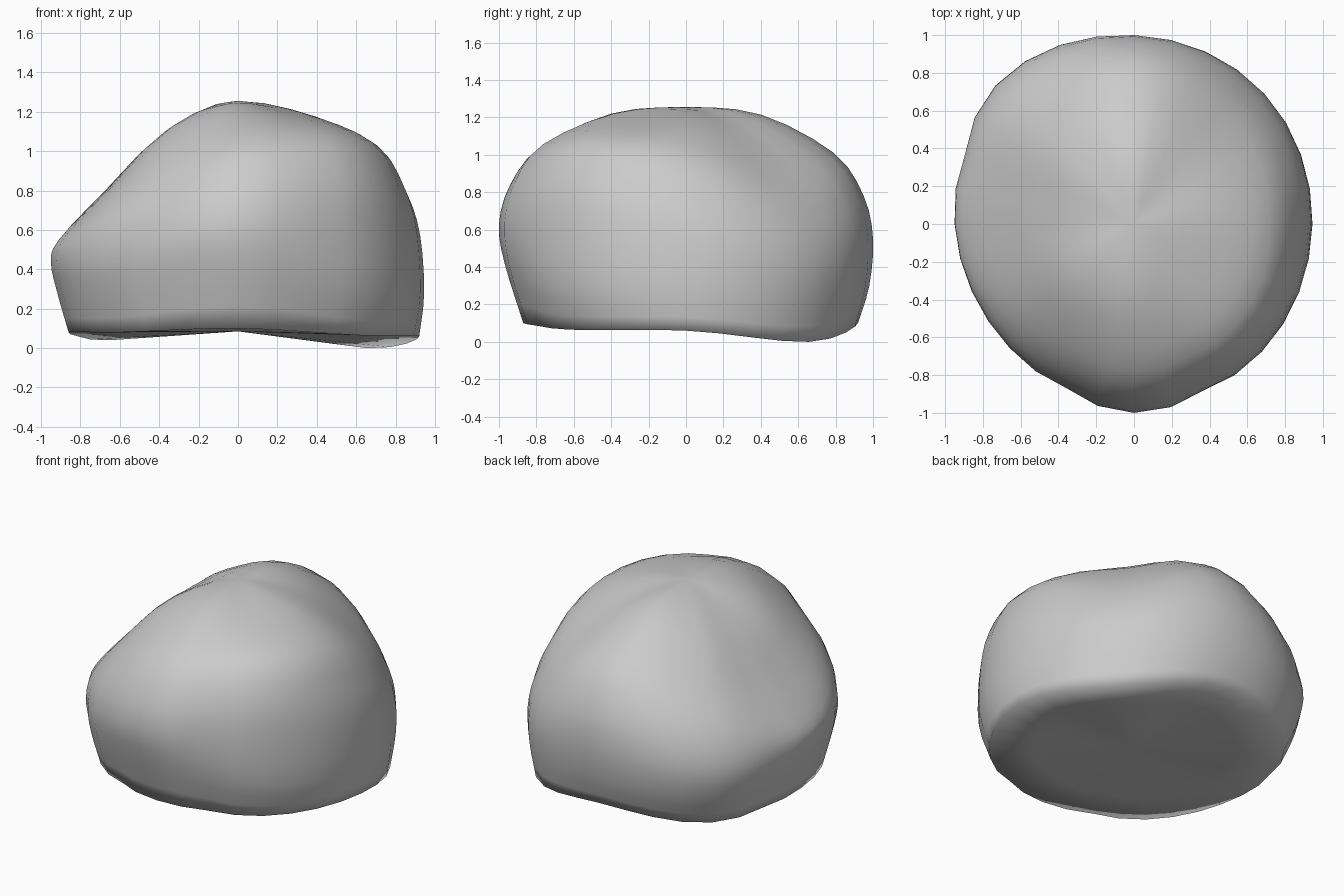
import bpy, bmesh, math

if "Cube" in bpy.data.objects:
    bpy.data.objects.remove(bpy.data.objects["Cube"])

SEGS, STEPS = 32, 3
APEX = (0.0, 1.255)

# Side profiles (radius, height) from base rim to crown, every 45 degrees from +x
PROFILES = [
    [(.92, .06), (.945, .28), (.925, .57), (.86, .78), (.72, 1.00), (.40, 1.17)],  # right
    [(.93, .00), (.97, .24), (.97, .44), (.91, .63), (.76, .85), (.42, 1.13)],     # back right
    [(.92, .10), (.98, .30), (1.0, .55), (.95, .78), (.79, 1.01), (.40, 1.215)],   # back
    [(.92, .04), (1.01, .25), (1.035, .45), (.95, .68), (.73, .91), (.42, 1.13)],  # back left
    [(.86, .08), (.92, .29), (.95, .44), (.91, .55), (.70, .77), (.40, 1.07)],     # left
    [(.85, .08), (.91, .30), (.93, .48), (.88, .67), (.70, .90), (.40, 1.15)],     # front left
    [(.87, .10), (.97, .42), (1.0, .63), (.94, .84), (.78, 1.04), (.40, 1.22)],    # front
    [(.88, .065), (.95, .30), (.95, .62), (.90, .87), (.76, 1.07), (.40, 1.19)],   # front right
]


def spline(a, b, c, d, t):
    """Catmull-Rom interpolation of 2D points."""
    return tuple(0.5 * (2 * q + (r - p) * t + (2 * p - 5 * q + 4 * r - s) * t * t
                        + (3 * q - p - 3 * r + s) * t ** 3)
                 for p, q, r, s in zip(a, b, c, d))


def profile_at(angle):
    """Smooth profile for any direction around the rock."""
    f = angle / (math.pi / 4)
    i, t = int(f), f - int(f)
    quad = [PROFILES[(i + k) % 8] for k in (-1, 0, 1, 2)]
    pts = [spline(*p, t) for p in zip(*quad)]
    # narrow the flanks of the pointed front and the left side
    if 5 < f < 7 or 3 < f < 4:
        k = 1 - 0.028 * math.sin(4 * angle) ** 4
        pts = [(r * k, z) for r, z in pts]
    first = (2 * pts[0][0] - pts[1][0], 2 * pts[0][1] - pts[1][1])
    last = (-pts[-1][0], pts[-1][1])
    full = [first] + pts + [APEX, last]
    out = []
    for j in range(1, len(full) - 2):
        out += [spline(*full[j - 1:j + 3], s / STEPS) for s in range(STEPS)]
    # hollow underside rings
    rim = pts[0]
    under = [(rim[0] * s, rim[1] * s + 0.085 * (1 - s)) for s in (0.35, 0.7)]
    return under + out


# Rock body: columns of vertices joined into rings
bm = bmesh.new()
columns = []
for n in range(SEGS):
    a = 2 * math.pi * n / SEGS
    columns.append([bm.verts.new((r * math.cos(a), r * math.sin(a), z))
                    for r, z in profile_at(a)])
top = bm.verts.new((0, 0, APEX[1]))
bottom = bm.verts.new((0, 0, 0.085))
for n in range(SEGS):
    c, d = columns[n], columns[(n + 1) % SEGS]
    for k in range(len(c) - 1):
        bm.faces.new((c[k], d[k], d[k + 1], c[k + 1]))
    bm.faces.new((c[-1], d[-1], top))
    bm.faces.new((d[0], c[0], bottom))
bmesh.ops.recalc_face_normals(bm, faces=bm.faces)
for f in bm.faces:
    f.smooth = True

mesh = bpy.data.meshes.new("rock")
bm.to_mesh(mesh)
bm.free()
rock = bpy.data.objects.new("rock", mesh)
bpy.context.collection.objects.link(rock)
